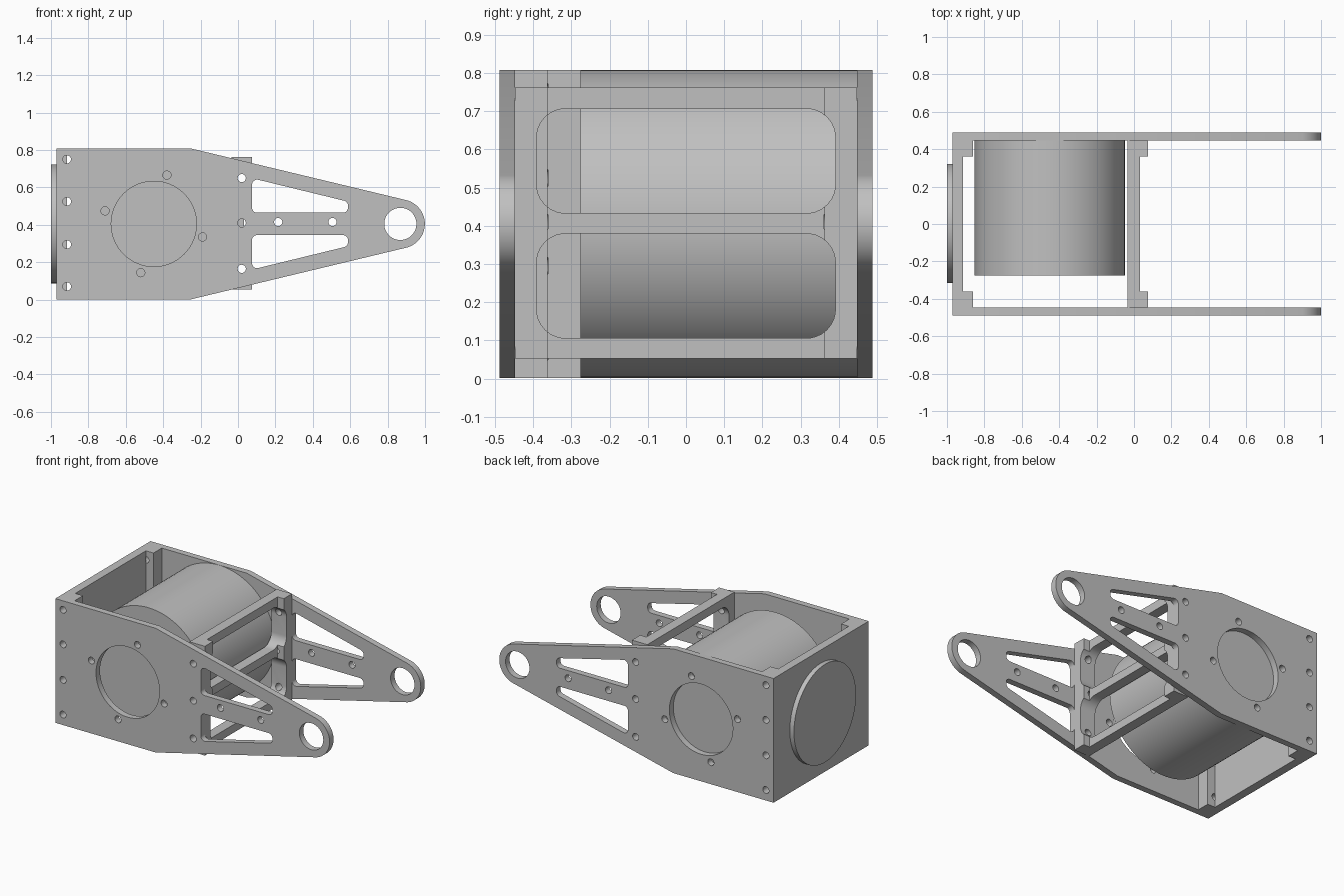
import bpy, bmesh, math
from mathutils import Matrix, Vector

cube = bpy.data.objects.get("Cube")
if cube:
    bpy.data.objects.remove(cube, do_unlink=True)

grey = bpy.data.materials.new("plain grey")
grey.use_nodes = True
COLOUR = (0.53, 0.53, 0.53, 1)
grey.diffuse_color = COLOUR
grey.node_tree.nodes["Principled BSDF"].inputs["Base Color"].default_value = COLOUR

MID = 0.405                      # height of the centre line
IN, OUT = 0.447, 0.488           # inner and outer faces of the side plates
SCREW = 0.022

# Each entry maps the drawn plane onto the world and the extrusion to an axis
AXES = {
    "X": Matrix(((0, 0, 1, 0), (1, 0, 0, 0), (0, 1, 0, 0), (0, 0, 0, 1))),
    "Y": Matrix(((1, 0, 0, 0), (0, 0, 1, 0), (0, 1, 0, 0), (0, 0, 0, 1))),
    "Z": Matrix.Identity(4),
}


def circle(x, y, r, n=32):
    return [(x + r * math.cos(2 * math.pi * i / n),
             y + r * math.sin(2 * math.pi * i / n)) for i in range(n)]


def rounded(points, r, steps=8):
    """Fillet every corner of a convex polygon."""
    out = []
    for i, p in enumerate(points):
        p = Vector(p)
        a = (Vector(points[i - 1]) - p).normalized()
        b = (Vector(points[(i + 1) % len(points)]) - p).normalized()
        half = a.angle(b) / 2
        centre = p + (a + b).normalized() * (r / math.sin(half))
        start = p + a * (r / math.tan(half)) - centre
        end = p + b * (r / math.tan(half)) - centre
        for k in range(steps + 1):
            d = start.lerp(end, k / steps).normalized() * r
            out.append(tuple(centre + d))
    return out


def prism(name, loops, axis, lo, hi):
    """Extrude an outline with holes between lo and hi along an axis."""
    curve = bpy.data.curves.new(name, "CURVE")
    curve.dimensions = "2D"
    curve.fill_mode = "BOTH"
    curve.extrude = (hi - lo) / 2
    for loop in loops:
        s = curve.splines.new("POLY")
        s.points.add(len(loop) - 1)
        for pt, (x, y) in zip(s.points, loop):
            pt.co = (x, y, 0, 1)
        s.use_cyclic_u = True
    temp = bpy.data.objects.new(name + "_profile", curve)
    mesh = bpy.data.meshes.new_from_object(temp)
    bpy.data.objects.remove(temp)
    bpy.data.curves.remove(curve)
    mesh.transform(AXES[axis] @ Matrix.Translation((0, 0, (lo + hi) / 2)))
    bm = bmesh.new()
    bm.from_mesh(mesh)
    bmesh.ops.remove_doubles(bm, verts=bm.verts, dist=1e-5)
    bmesh.ops.recalc_face_normals(bm, faces=bm.faces)
    bm.to_mesh(mesh)
    bm.free()
    mesh.name = name
    mesh.materials.clear()
    mesh.materials.append(grey)
    obj = bpy.data.objects.new(name, mesh)
    bpy.context.collection.objects.link(obj)
    return obj


def cut(obj, cutters):
    """Subtract the cutters, then discard them."""
    bpy.context.view_layer.objects.active = obj
    for c in cutters:
        c.hide_render = True
        m = obj.modifiers.new("cut", "BOOLEAN")
        m.operation, m.solver, m.object = "DIFFERENCE", "EXACT", c
        bpy.ops.object.modifier_apply(modifier=m.name)
        bpy.data.objects.remove(c, do_unlink=True)


def channel(name, x0, x1, x2, z0, z1):
    """Web between x0 and x1 with a flange to x2 at either end."""
    f = 0.362
    outline = [(x0, -IN), (x2, -IN), (x2, -f), (x1, -f),
               (x1, f), (x2, f), (x2, IN), (x0, IN)]
    return prism(name, [outline], "Z", z0, z1)


def screw_cutters(x, heights):
    return [prism("screw_cutter", [circle(x, z, SCREW, 20)], "Y", *span)
            for z in heights for span in ((-0.5, -0.361), (0.361, 0.5))]


# Side plate outline: square back, tapering to a round eye
eye_x, eye_r, shoulder = 0.868, 0.131, (-0.25, 0.808)
d = Vector((eye_x, MID)) - Vector(shoulder)
tangent = math.pi / 2 + math.atan2(d.y, d.x) + math.asin(eye_r / d.length)
outline = [shoulder, (-0.97, 0.808), (-0.97, 0.002), (-0.25, 0.002)]
outline += [(eye_x + eye_r * math.cos(t), MID + eye_r * math.sin(t))
            for t in (tangent * (k / 16 - 1) for k in range(33))]

# Side plate openings: eye, motor boss, lightening slots, screw holes
slot = [(0.075, 0.465), (0.588, 0.465), (0.588, 0.524), (0.075, 0.649)]
rear_heights = (0.07, 0.295, 0.525, 0.75)
mid_heights = (0.165, 0.41, 0.65)
holes = [circle(eye_x, MID, 0.086, 48), circle(-0.45, MID, 0.228, 64),
         rounded(slot, 0.027),
         rounded([(x, 2 * MID - z) for x, z in slot], 0.027)]
for k in range(4):
    a = math.radians(75 + 90 * k)
    holes.append(circle(-0.45 + 0.27 * math.cos(a), MID + 0.27 * math.sin(a), SCREW, 20))
screws = [(-0.915, z) for z in rear_heights] + [(0.02, z) for z in mid_heights]
screws += [(0.215, 0.415), (0.505, 0.415)]
holes += [circle(x, z, SCREW, 20) for x, z in screws]

parts = [prism("right_side_plate", [outline] + holes, "Y", -OUT, -IN),
         prism("left_side_plate", [outline] + holes, "Y", IN, OUT)]

# Rear wall with corner flanges
rear = channel("rear_wall", -0.97, -0.915, -0.86, 0.002, 0.808)
cut(rear, screw_cutters(-0.915, rear_heights))
parts.append(rear)

# Cross brace with two rounded windows
brace = channel("cross_brace", -0.035, 0.031, 0.075, 0.053, 0.762)
windows = [prism("window_cutter", [rounded([(-0.391, lo), (0.391, lo),
                                            (0.391, hi), (-0.391, hi)], 0.075)],
                 "X", -0.2, 0.2)
           for lo, hi in ((0.106, 0.379), (0.433, 0.706))]
cut(brace, windows + screw_cutters(0.02, mid_heights))
parts.append(brace)

# Motor drum and the round boss on the rear wall
parts.append(prism("motor_drum", [circle(-0.45, MID, 0.402, 96)], "Y", -0.276, IN))
parts.append(prism("rear_disc", [circle(0.003, MID, 0.318, 96)], "X", -1.0, -0.97))

# Smooth the round surfaces, keep the edges sharp
bpy.ops.object.select_all(action="DESELECT")
for p in parts:
    p.select_set(True)
bpy.context.view_layer.objects.active = parts[0]
bpy.ops.object.shade_smooth_by_angle(angle=math.radians(30))
